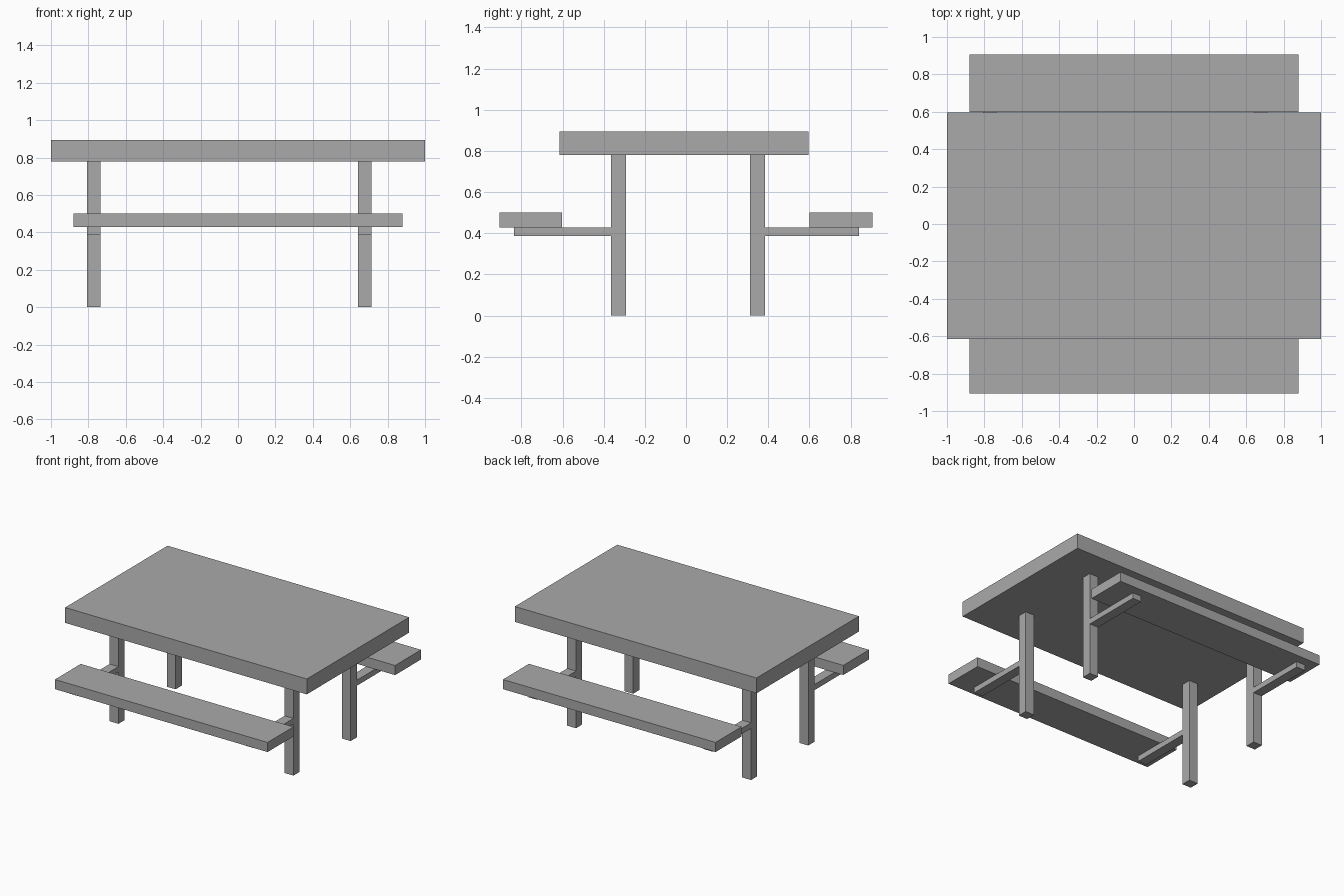
import bpy
from mathutils import Vector

cube = bpy.data.objects.get("Cube")
if cube:
    bpy.data.objects.remove(cube, do_unlink=True)

# Single plain grey for the whole table
grey = bpy.data.materials.new("plain_grey")
grey.use_nodes = True
colour = (0.4, 0.4, 0.4, 1)
grey.diffuse_color = colour
grey.node_tree.nodes["Principled BSDF"].inputs["Base Color"].default_value = colour


def box(name, low, high):
    """Box between two opposite corners."""
    low, high = Vector(low), Vector(high)
    bpy.ops.mesh.primitive_cube_add(size=1, location=(low + high) / 2)
    obj = bpy.context.object
    obj.name = name
    obj.scale = high - low
    bpy.ops.object.transform_apply(location=False, rotation=False, scale=True)
    obj.data.materials.append(grey)


# Table top
TOP_BOTTOM = 0.78
box("table_top", (-1, -0.615, TOP_BOTTOM), (1, 0.595, 0.895))

# Each side: name, leg start in y, bench span, support arm span
LEG = 0.073
SEAT_BOTTOM = 0.428
sides = (
    ("front", -0.364, (-0.907, -0.602), (-0.835, -0.364)),
    ("back", 0.312, (0.6, 0.907), (0.312 + LEG, 0.84)),
)

for side, leg_y, bench, arm in sides:
    # Bench seat
    box(side + "_bench", (-0.88, bench[0], SEAT_BOTTOM), (0.88, bench[1], 0.5))
    for end, x in (("right", -0.808), ("left", 0.641)):
        # Leg and the arm that carries the bench
        box(f"{side}_{end}_leg", (x, leg_y, 0), (x + LEG, leg_y + LEG, TOP_BOTTOM))
        box(f"{side}_{end}_bench_arm", (x, arm[0], 0.386), (x + LEG, arm[1], SEAT_BOTTOM))
